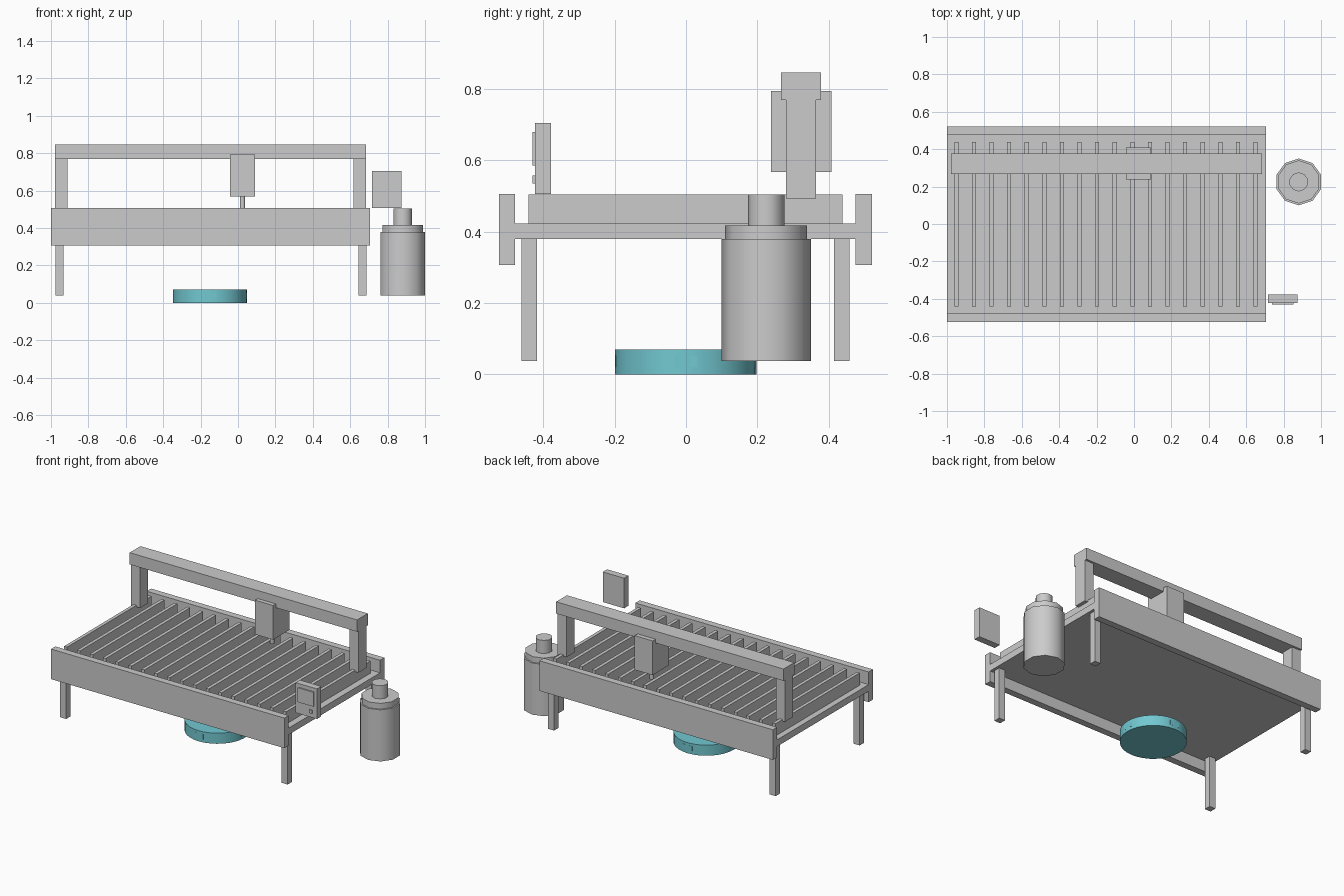
import bpy
import math

if "Cube" in bpy.data.objects:
    bpy.data.objects.remove(bpy.data.objects["Cube"])


def box(name, x, y, z):
    """Box from (min, max) ranges on each axis."""
    bpy.ops.mesh.primitive_cube_add(size=1, location=[(r[0] + r[1]) / 2 for r in (x, y, z)])
    ob = bpy.context.object
    ob.name = name
    ob.scale = [r[1] - r[0] for r in (x, y, z)]
    bpy.ops.object.transform_apply(location=False, rotation=False, scale=True)
    return ob


def cyl(name, x, y, z, r, sides):
    """Vertical smooth-sided cylinder spanning the z range."""
    bpy.ops.mesh.primitive_cylinder_add(vertices=sides, radius=r, depth=z[1] - z[0],
                                        location=(x, y, (z[0] + z[1]) / 2))
    ob = bpy.context.object
    ob.name = name
    bpy.ops.object.shade_smooth_by_angle(angle=math.radians(40))
    return ob


# Cutting table: side rails, bed and slats
box("front_rail", (-1, 0.706), (-0.524, -0.479), (0.307, 0.506))
box("back_rail", (-1, 0.706), (0.476, 0.521), (0.307, 0.506))
box("bed_plate", (-1, 0.706), (-0.479, 0.476), (0.379, 0.423))
for i in range(18):
    x = -0.95 + i * 1.6 / 17
    box(f"slat_{i + 1}", (x - 0.011, x + 0.011), (-0.442, 0.439), (0.423, 0.504))

# Legs
for side, x in (("left", -0.955), ("right", 0.665)):
    for end, y in (("front", -0.44), ("back", 0.437)):
        box(f"{end}_{side}_leg", (x - 0.022, x + 0.022), (y - 0.022, y + 0.022), (0.038, 0.379))

# Gantry with cutting head
box("left_gantry_post", (-0.978, -0.912), (0.28, 0.364), (0.493, 0.769))
box("right_gantry_post", (0.618, 0.684), (0.28, 0.364), (0.493, 0.769))
box("gantry_beam", (-0.978, 0.684), (0.266, 0.378), (0.769, 0.847))
box("cutting_head", (-0.042, 0.09), (0.238, 0.408), (0.568, 0.794))
cyl("cutting_nozzle", 0.024, 0.322, (0.495, 0.568), 0.014, 10)

# Control panel
box("control_panel", (0.717, 0.873), (-0.423, -0.378), (0.506, 0.705))
box("panel_screen", (0.738, 0.853), (-0.431, -0.423), (0.585, 0.68))
box("panel_button", (0.82, 0.842), (-0.431, -0.423), (0.535, 0.557))

# Ten-sided tank
cyl("tank_body", 0.881, 0.225, (0.038, 0.379), 0.125, 10)
cyl("tank_shoulder", 0.881, 0.225, (0.379, 0.417), 0.115, 10)
cyl("tank_neck", 0.881, 0.225, (0.417, 0.504), 0.051, 10)

# Round floor unit with four small side panels
teal = bpy.data.materials.new("teal")
teal.diffuse_color = (0.17, 0.58, 0.64, 1)
teal.use_nodes = True
teal.node_tree.nodes["Principled BSDF"].inputs["Base Color"].default_value = teal.diffuse_color
cx, cy, r = -0.149, -0.001, 0.198
parts = [cyl("floor_disc", cx, cy, (0, 0.07), r, 32)]
for i in range(4):
    panel = box(f"disc_side_panel_{i + 1}", (-0.01, 0.01), (-0.033, 0.033), (0.021, 0.053))
    a = i * math.pi / 2
    d = r - 0.0112
    panel.location = (cx + d * math.cos(a), cy + d * math.sin(a), 0.037)
    panel.rotation_euler.z = a
    parts.append(panel)
for ob in parts:
    ob.data.materials.append(teal)
